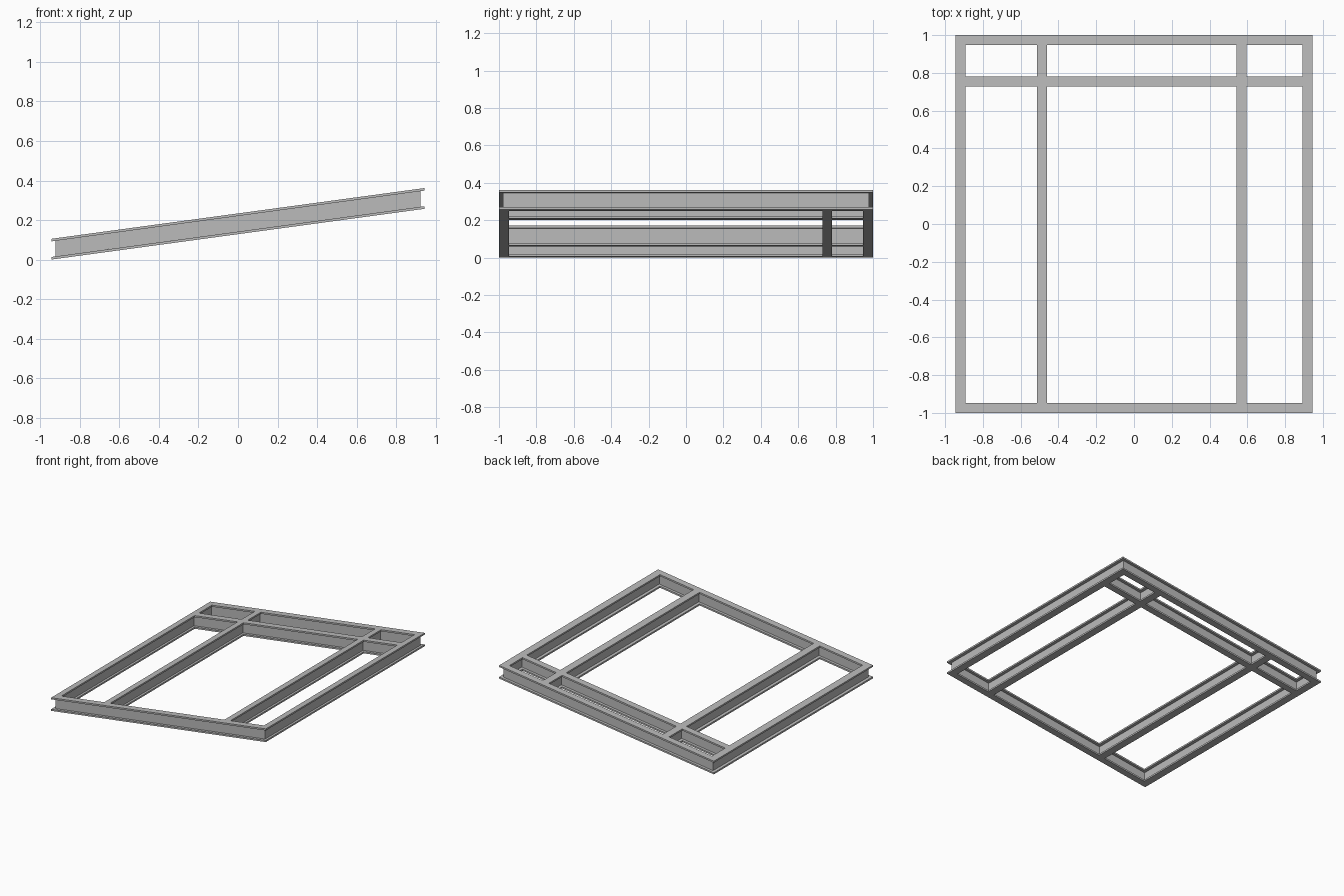
import bpy
import bmesh
from mathutils import Matrix, Vector

if "Cube" in bpy.data.objects:
    bpy.data.objects.remove(bpy.data.objects["Cube"], do_unlink=True)

HALF_X, HALF_Y = 0.945, 1.0   # outer half sizes of the frame
WIDTH, HEIGHT = 0.053, 0.105  # I-beam section
FLANGE, WEB = 0.013, 0.01     # plate thicknesses
SLOPE = 0.136                 # rise along x

steel = bpy.data.materials.new("grey_steel")
steel.use_nodes = True
grey = (0.5, 0.5, 0.5, 1)
steel.diffuse_color = grey
steel.node_tree.nodes["Principled BSDF"].inputs["Base Color"].default_value = grey

# The frame is sheared so that beam ends stay vertical
tilt = Matrix.Identity(4)
tilt[2][0] = SLOPE
tilt[2][3] = SLOPE * HALF_X


def beam(name, axis, offset, start, end, web_start, web_end):
    """I-beam along axis (0 = x, 1 = y), with its centre line at offset."""
    bm = bmesh.new()
    plates = [
        (start, end, WIDTH, FLANGE, FLANGE / 2),
        (start, end, WIDTH, FLANGE, HEIGHT - FLANGE / 2),
        (web_start, web_end, WEB, HEIGHT - 2 * FLANGE, HEIGHT / 2),
    ]
    for a, b, width, height, z in plates:
        size, centre = Vector((width, width, height)), Vector((offset, offset, z))
        size[axis], centre[axis] = b - a, (a + b) / 2
        bmesh.ops.create_cube(
            bm, size=1,
            matrix=tilt @ Matrix.Translation(centre) @ Matrix.Diagonal(size.to_4d()))
    mesh = bpy.data.meshes.new(name)
    bm.to_mesh(mesh)
    bm.free()
    mesh.materials.append(steel)
    obj = bpy.data.objects.new(name, mesh)
    bpy.context.collection.objects.link(obj)


half = WIDTH / 2
side = HALF_X - half
end_y = HALF_Y - half

# Front and back beams
for name, y in (("front_beam", -end_y), ("back_beam", end_y)):
    beam(name, 0, y, -HALF_X, HALF_X, -side - WEB / 2, side + WEB / 2)

# Long beams between front and back
columns = [("right_side_beam", -side), ("right_inner_beam", -0.488),
           ("left_inner_beam", 0.57), ("left_side_beam", side)]
for name, x in columns:
    beam(name, 1, x, -end_y + half, end_y - half, -end_y, end_y)

# Cross beam near the back, in pieces between the long beams
pieces = ("right_cross_beam", "middle_cross_beam", "left_cross_beam")
for name, (_, a), (_, b) in zip(pieces, columns, columns[1:]):
    beam(name, 0, 0.755, a + half, b - half, a, b)
